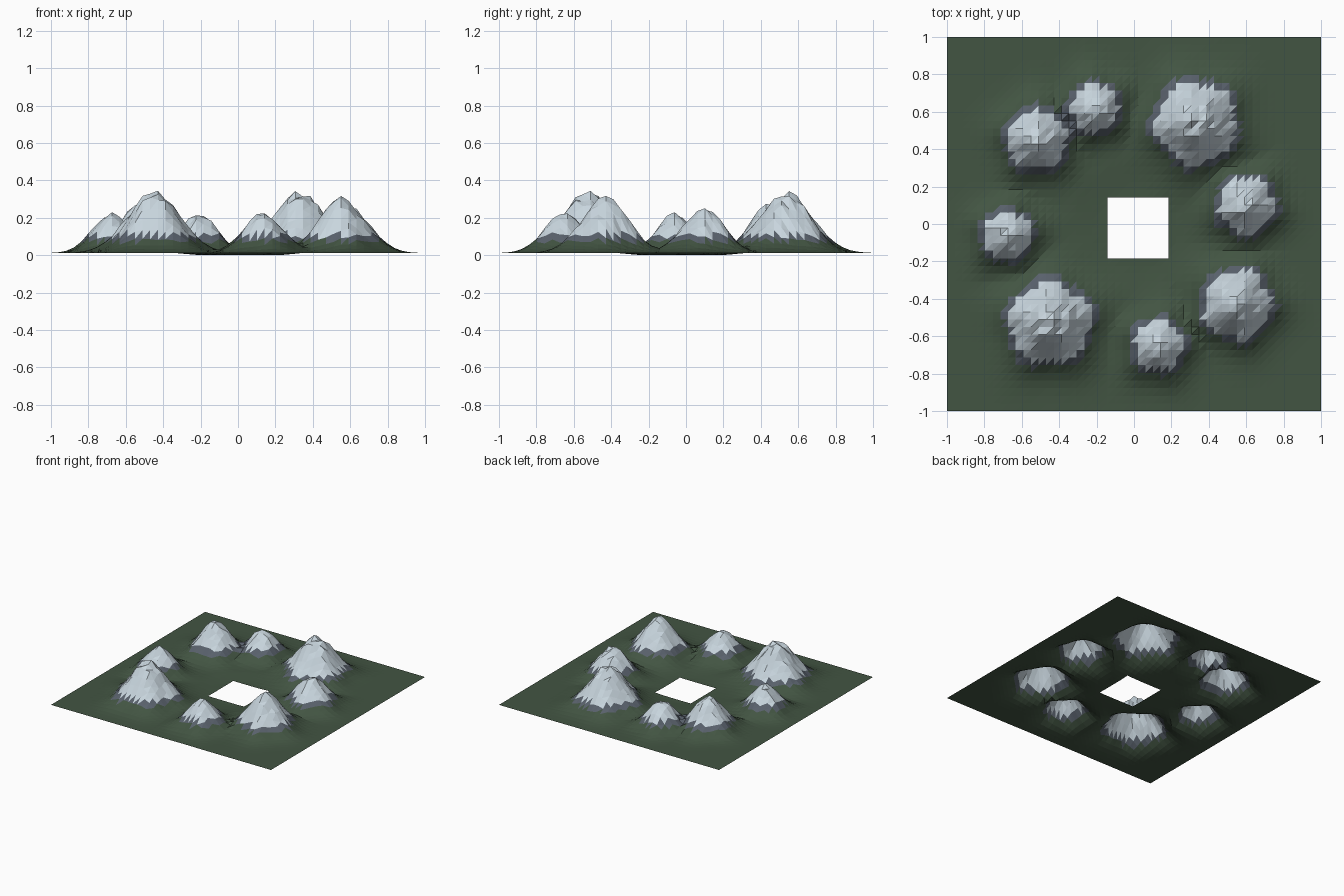
import bpy, bmesh, math, random

if "Cube" in bpy.data.objects:
    bpy.data.objects.remove(bpy.data.objects["Cube"])

random.seed(4)
N = 49                      # grid cells per side
STEP = 2 / N
BASE = 0.011

# Mountains: x, y, height, spread
PEAKS = [
    (-0.45, -0.53, 0.325, 0.195),
    (0.13, -0.65, 0.215, 0.150),
    (0.55, -0.43, 0.295, 0.172),
    (0.60, 0.10, 0.240, 0.155),
    (0.33, 0.54, 0.325, 0.195),
    (-0.21, 0.62, 0.215, 0.142),
    (-0.52, 0.45, 0.260, 0.160),
    (-0.68, -0.06, 0.210, 0.142),
]


def height(x, y):
    z = 0.0
    for k, (px, py, h, s) in enumerate(PEAKS):
        r = math.hypot(x - px, y - py)
        a = math.atan2(y - py, x - px)
        # Radial ridges, strongest halfway down the slope
        ridge = 1 + 0.06 * math.sin(5 * a + k) * min(1, r / s)
        z = max(z, h * math.exp(-(r / (s * ridge)) ** 2))
    if z > 0.06:
        z *= 1 + random.uniform(-0.07, 0.05)
    # Slight dip around the central opening
    d = math.hypot(x - 0.02, y + 0.02)
    dip = 0.011 * max(0, min(1, (0.36 - d) / 0.14))
    return max(0, BASE + z - dip)


def material(name, color):
    m = bpy.data.materials.new(name)
    m.diffuse_color = (*color, 1)
    m.use_nodes = True
    m.node_tree.nodes["Principled BSDF"].inputs["Base Color"].default_value = m.diffuse_color
    return m


# Terrain sheet with a square opening in the middle
bm = bmesh.new()
grid = []
for j in range(N + 1):
    row = []
    for i in range(N + 1):
        x, y = -1 + i * STEP, -1 + j * STEP
        row.append(bm.verts.new((x, y, height(x, y))))
    grid.append(row)

for j in range(N):
    for i in range(N):
        if 21 <= i < 29 and 20 <= j < 28:
            continue
        a, b = grid[j][i], grid[j][i + 1]
        c, d = grid[j + 1][i + 1], grid[j + 1][i]
        bm.faces.new((a, b, c))
        bm.faces.new((a, c, d))

# Grass, rock and snow bands by height
for f in bm.faces:
    z = f.calc_center_median().z
    f.material_index = 0 if z < 0.075 else 1 if z < 0.108 else 2
bmesh.ops.delete(bm, geom=[v for v in bm.verts if not v.link_faces], context='VERTS')

mesh = bpy.data.meshes.new("mountain_terrain")
bm.to_mesh(mesh)
bm.free()
mesh.materials.append(material("grass", (0.055, 0.09, 0.055)))
mesh.materials.append(material("rock", (0.10, 0.12, 0.15)))
mesh.materials.append(material("snow", (0.58, 0.67, 0.73)))
terrain = bpy.data.objects.new("mountain_terrain", mesh)
bpy.context.collection.objects.link(terrain)
